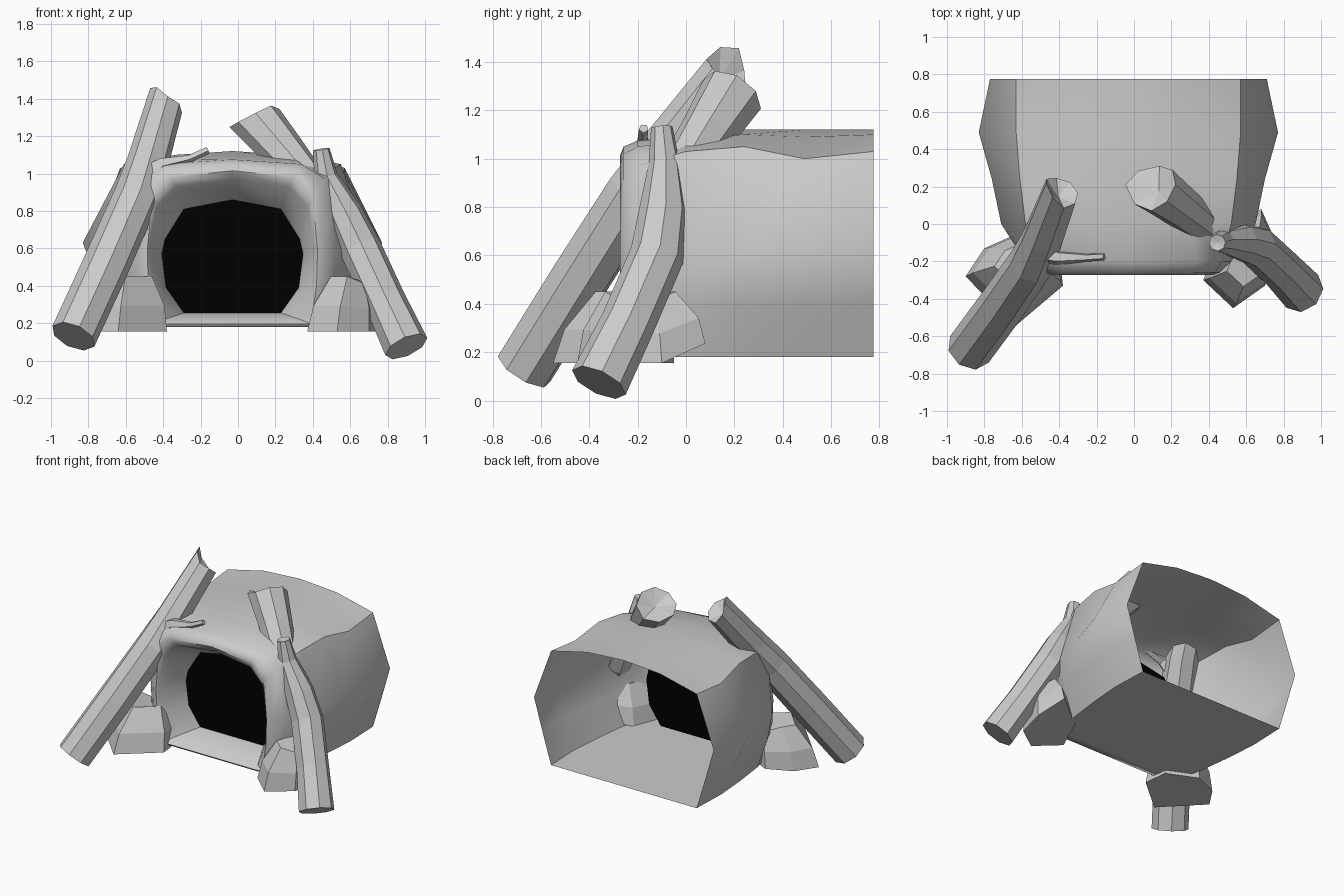
import bpy, bmesh, math
from mathutils import Vector

if "Cube" in bpy.data.objects:
    bpy.data.objects.remove(bpy.data.objects["Cube"])


def finish(name, bm, smooth=None):
    bmesh.ops.recalc_face_normals(bm, faces=bm.faces)
    me = bpy.data.meshes.new(name)
    bm.to_mesh(me)
    bm.free()
    ob = bpy.data.objects.new(name, me)
    bpy.context.collection.objects.link(ob)
    if smooth:
        bpy.ops.object.select_all(action='DESELECT')
        ob.select_set(True)
        bpy.context.view_layer.objects.active = ob
        bpy.ops.object.shade_smooth_by_angle(angle=math.radians(smooth))
    return ob


def bridge(bm, a, b):
    n = len(a)
    for i in range(n):
        bm.faces.new((a[i], a[(i + 1) % n], b[(i + 1) % n], b[i]))


def mirrored(half, y, cx=-0.03):
    """Full loop from a half profile running top centre -> floor corner."""
    return ([Vector((cx + x, y, z)) for x, z in half]
            + [Vector((cx - x, y, z)) for x, z in reversed(half[1:])])


# Den shell: back opening -> rounded front lip -> recessed tunnel
TUNNEL_Y = -0.03
hole = [(0, .86), (.26, .81), (.36, .65), (.378, .57), (.355, .39), (.26, .255)]
rings = [
    (.775, [(0, 1.12), (.3, 1.10), (.6, 1.03), (.74, .65), (.67, .41), (.6, .18)]),
    (.49, [(0, 1.12), (.3, 1.09), (.6, 1.0), (.8, .63), (.71, .4), (.61, .18)]),
    (.24, [(0, 1.12), (.3, 1.10), (.58, 1.05), (.73, .62), (.67, .4), (.59, .18)]),
    (0, [(0, 1.09), (.33, 1.08), (.55, 1.03), (.68, .6), (.64, .4), (.56, .18)]),
    (-.2, [(0, 1.075), (.37, 1.05), (.5, .97), (.55, .6), (.54, .4), (.51, .18)]),
    (-.258, [(0, 1.05), (.35, 1.02), (.465, .91), (.49, .59), (.48, .4), (.45, .18)]),
    (-.272, [(0, 1.015), (.33, .98), (.43, .87), (.455, .59), (.45, .4), (.42, .195)]),
    (-.24, [(0, .97), (.3, .93), (.405, .82), (.435, .58), (.425, .4), (.36, .22)]),
    (TUNNEL_Y, hole),
]
bm = bmesh.new()
loops = [[bm.verts.new(p) for p in mirrored(half, y)] for y, half in rings]
for a, b in zip(loops, loops[1:]):
    bridge(bm, a, b)
finish("den_shell", bm, 47)

# Dark panel at the end of the tunnel
bm = bmesh.new()
bm.faces.new([bm.verts.new(p) for p in mirrored(hole, TUNNEL_Y)])
panel = finish("dark_opening", bm)
mat = bpy.data.materials.new("black")
mat.diffuse_color = (0.0, 0.0, 0.0, 1)
mat.use_nodes = True
mat.node_tree.nodes["Principled BSDF"].inputs["Base Color"].default_value = mat.diffuse_color
panel.data.materials.append(mat)


def log(name, path, sides=8, spike=None, jag=0.0, dent=0.0):
    """Faceted log along (x, y, z, radius); the top end can be splintered."""
    pts = [Vector(p[:3]) for p in path]
    bm = bmesh.new()
    loops = []
    for i, p in enumerate(pts):
        t = (pts[min(i + 1, len(pts) - 1)] - pts[max(i - 1, 0)]).normalized()
        u = t.cross(Vector((.3, 1, 0))).normalized()
        v = t.cross(u)
        ring = []
        for k in range(sides):
            a = 2 * math.pi * (k + .5) / sides
            d = u * math.cos(a) + v * math.sin(a)
            q = p + d * path[i][3]
            if spike and i == len(pts) - 1:
                q += t * jag * max(0, d.dot(Vector(spike))) ** 2
            ring.append(bm.verts.new(q))
        loops.append(ring)
    for a, b in zip(loops, loops[1:]):
        bridge(bm, a, b)
    bm.faces.new(loops[0])
    tip = bm.verts.new(pts[-1] - t * dent)
    for k in range(sides):
        bm.faces.new((loops[-1][k], loops[-1][(k + 1) % sides], tip))
    return finish(name, bm)


# Leaning logs with their branches
log("left_log", [(-.88, -.67, .13, .125), (-.71, -.44, .5, .125), (-.55, -.21, .86, .122),
                 (-.485, -.07, 1.05, .112), (-.395, .165, 1.355, .1)],
    spike=(-1, -.2, .3), jag=.085, dent=.04)
log("left_twig", [(-.5, -.14, .96, .085), (-.4, -.18, 1.05, .04),
                  (-.26, -.18, 1.08, .022), (-.16, -.175, 1.125, .02)], sides=5)
log("right_log", [(.9, -.36, .075, .122), (.785, -.24, .32, .112), (.655, -.12, .6, .112),
                  (.57, -.095, .78, .1), (.47, -.09, .98, .065), (.445, -.1, 1.13, .045)], dent=.01)
log("right_branch", [(.43, -.03, .75, .08), (.36, .0, .98, .1), (.25, .09, 1.11, .115),
                     (.115, .19, 1.265, .135)], spike=(-1, 0, -.6), jag=.07, dent=.03)


def stone(name, base, top_shift, z0=.155, z1=.43, tilt=0.0):
    """Rough boulder: steep lower sides and a small sloping top."""
    c = sum((Vector(p) for p in base), Vector((0, 0))) / len(base)
    bm = bmesh.new()
    loops = []
    for s, z, sh in ((1, z0, 0), (.9, z0 + .13, .4), (.55, z1, 1)):
        ring = []
        for k, p in enumerate(base):
            q = c + (Vector(p) - c) * s + Vector(top_shift) * sh
            lift = tilt * max(0, p[1] + .1) * (1 - sh) + sh * .02 * (-1) ** (k // 2)
            ring.append(bm.verts.new((q.x, q.y, z + lift)))
        loops.append(ring)
    for a, b in zip(loops, loops[1:]):
        bridge(bm, a, b)
    bm.faces.new(loops[0])
    bm.faces.new(loops[-1])
    return finish(name, bm)


# Boulders flanking the mouth
stone("left_stone", [(-.9, -.28), (-.8, -.13), (-.62, -.05), (-.4, -.15),
                     (-.38, -.33), (-.64, -.55)], (.03, .04))
stone("right_stone", [(.37, -.3), (.53, -.45), (.7, -.33), (.76, -.1),
                      (.68, .08), (.47, -.06)], (.03, .0), tilt=.45)
